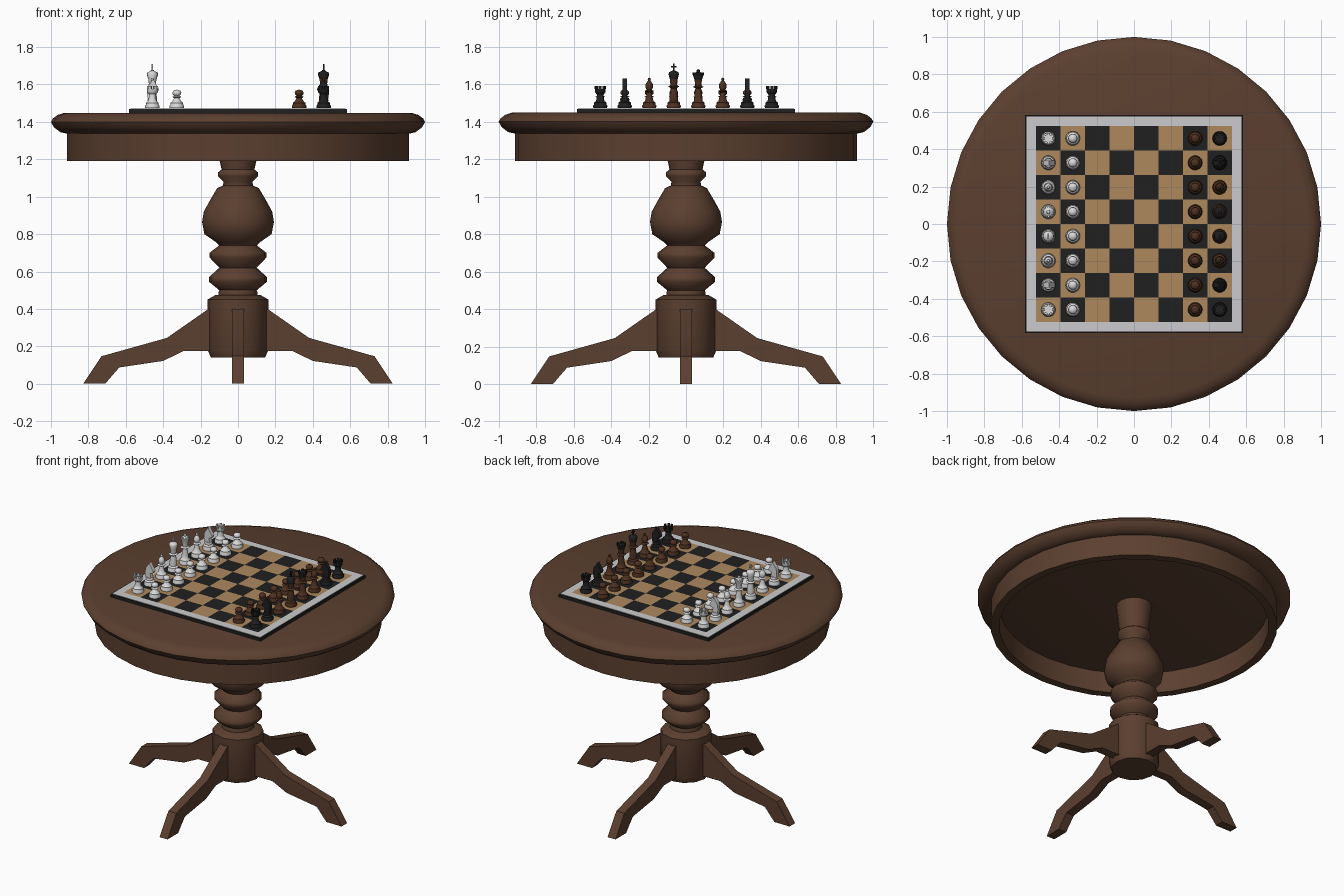
import bpy, bmesh, math
from mathutils import Matrix, Vector

if "Cube" in bpy.data.objects:
    bpy.data.objects.remove(bpy.data.objects["Cube"])


def material(name, r, g, b):
    m = bpy.data.materials.new(name)
    m.diffuse_color = (r, g, b, 1)
    m.use_nodes = True
    m.node_tree.nodes["Principled BSDF"].inputs["Base Color"].default_value = m.diffuse_color
    return m


WOOD = material("table_wood", 0.105, 0.050, 0.029)
BLACK = material("black", 0.014, 0.014, 0.014)
TAN = material("tan_square", 0.42, 0.25, 0.11)
BORDER = material("pale_border", 0.60, 0.60, 0.61)
WHITE = material("white_piece", 0.70, 0.70, 0.70)
BROWN = material("brown_piece", 0.075, 0.030, 0.015)


def add_lathe(bm, prof, n, closed=False):
    """Revolve (radius, z) points around z."""
    rings = []
    for r, z in prof:
        if r == 0:
            rings.append([bm.verts.new((0, 0, z))] * n)
        else:
            rings.append([bm.verts.new((r * math.cos(2 * math.pi * i / n),
                                        r * math.sin(2 * math.pi * i / n), z)) for i in range(n)])
    pairs = list(zip(rings, rings[1:])) + ([(rings[-1], rings[0])] if closed else [])
    for a, b in pairs:
        for i in range(n):
            j = (i + 1) % n
            vs = list(dict.fromkeys((a[i], a[j], b[j], b[i])))
            if len(vs) > 2:
                bm.faces.new(vs)


def add_box(bm, centre, size, turn=0):
    mat = (Matrix.Rotation(turn, 4, 'Z') @ Matrix.Translation(centre)
           @ Matrix.Diagonal((*size, 1)))
    bmesh.ops.create_cube(bm, size=1, matrix=mat)


def add_slab(bm, pts, width):
    """Extrude an x-z outline to the given width along y."""
    f = bm.faces.new([bm.verts.new((x, -width / 2, z)) for x, z in pts])
    out = bmesh.ops.extrude_face_region(bm, geom=[f])["geom"]
    bmesh.ops.translate(bm, vec=(0, width, 0),
                        verts=[v for v in out if isinstance(v, bmesh.types.BMVert)])


def to_mesh(bm, name, mats, angle=40):
    bmesh.ops.recalc_face_normals(bm, faces=bm.faces[:])
    me = bpy.data.meshes.new(name)
    bm.to_mesh(me)
    bm.free()
    for m in mats:
        me.materials.append(m)
    for p in me.polygons:
        p.use_smooth = True
    me.set_sharp_from_angle(angle=math.radians(angle))
    return me


def place(name, me, loc=(0, 0, 0), turn=0):
    ob = bpy.data.objects.new(name, me)
    ob.location = loc
    ob.rotation_euler.z = turn
    bpy.context.collection.objects.link(ob)
    return ob


def lathe(name, prof, n, mat, closed=False, angle=40):
    bm = bmesh.new()
    add_lathe(bm, prof, n, closed)
    return place(name, to_mesh(bm, name, [mat], angle))


# Table top, hollow apron ring and turned column
lathe("table_top", [(0, 1.338), (0.92, 1.338), (0.95, 1.345), (0.985, 1.372), (1.0, 1.40),
                    (0.99, 1.418), (0.965, 1.437), (0.93, 1.448), (0, 1.45)], 32, WOOD)
lathe("apron_ring", [(0.86, 1.19), (0.914, 1.19), (0.914, 1.345), (0.86, 1.345)], 32, WOOD, True)
lathe("column", [(0, 0.44), (0.10, 0.44), (0.105, 0.49), (0.10, 0.50), (0.155, 0.545), (0.155, 0.57),
                 (0.10, 0.62), (0.152, 0.675), (0.152, 0.70), (0.10, 0.74), (0.115, 0.755),
                 (0.18, 0.80), (0.192, 0.865), (0.183, 0.92), (0.15, 0.98), (0.112, 1.045),
                 (0.08, 1.06), (0.078, 1.08), (0.107, 1.11), (0.107, 1.13),
                 (0.088, 1.145), (0.10, 1.20), (0.115, 1.34), (0, 1.34)], 16, WOOD, angle=55)
lathe("column_base", [(0, 0.14), (0.145, 0.14), (0.162, 0.18), (0.162, 0.45), (0.12, 0.475), (0, 0.475)],
      12, WOOD)

# Four curved legs
bm = bmesh.new()
add_slab(bm, [(0.12, 0.415), (0.165, 0.395), (0.38, 0.245), (0.73, 0.147), (0.828, 0.0), (0.71, 0.0),
              (0.635, 0.087), (0.40, 0.122), (0.29, 0.175), (0.12, 0.175)], 0.062)
leg = to_mesh(bm, "leg", [WOOD], 30)
for i, side in enumerate(("right", "back", "left", "front")):
    place(side + "_leg", leg, turn=i * math.pi / 2)

# Board: black slab, pale border plate, checkered field
for name, half, z0, z1, mat in (("board_base", 0.583, 1.448, 1.469, BLACK),
                                ("board_border", 0.576, 1.465, 1.4715, BORDER)):
    bm = bmesh.new()
    add_box(bm, (0, 0, (z0 + z1) / 2), (2 * half, 2 * half, z1 - z0))
    place(name, to_mesh(bm, name, [mat]))
SQ = 0.1308
bm = bmesh.new()
bmesh.ops.create_grid(bm, x_segments=8, y_segments=8, size=4 * SQ,
                      matrix=Matrix.Translation((0, 0, 1.4735)))
for f in bm.faces:
    c = f.calc_center_median()
    f.material_index = (math.floor(c.x / SQ) + math.floor(c.y / SQ)) % 2 == 0
place("board_squares", to_mesh(bm, "board_squares", [BLACK, TAN]))

# Piece profiles (radius, height above the board)
FOOT = [(0, 0), (0.038, 0), (0.039, 0.012), (0.033, 0.02), (0.034, 0.028), (0.024, 0.036)]
PROFILES = {
    "pawn": FOOT + [(0.014, 0.054), (0.025, 0.06), (0.014, 0.066), (0.022, 0.074), (0.024, 0.083),
                    (0.018, 0.094), (0, 0.099)],
    "rook": FOOT + [(0.02, 0.05), (0.018, 0.075), (0.03, 0.085), (0.03, 0.102), (0.019, 0.102),
                    (0.019, 0.095), (0, 0.095)],
    "knight": FOOT + [(0.026, 0.045), (0.022, 0.052), (0, 0.052)],
    "bishop": FOOT + [(0.017, 0.06), (0.014, 0.083), (0.026, 0.09), (0.014, 0.096), (0.022, 0.112),
                      (0.019, 0.13), (0.006, 0.147), (0.009, 0.153), (0.006, 0.16), (0, 0.162)],
    "queen": FOOT + [(0.022, 0.06), (0.016, 0.105), (0.029, 0.113), (0.017, 0.12), (0.02, 0.15),
                     (0.03, 0.178), (0.022, 0.184), (0.010, 0.192), (0.009, 0.202), (0, 0.208)],
    "king": FOOT + [(0.024, 0.06), (0.017, 0.105), (0.030, 0.115), (0.018, 0.122), (0.022, 0.155),
                    (0.029, 0.182), (0.024, 0.192), (0.008, 0.20), (0, 0.20)],
}


def piece(kind, mats, split=None):
    """One chess piece; faces above the split height take the second colour."""
    bm = bmesh.new()
    add_lathe(bm, PROFILES[kind], 14)
    if kind == "rook":
        for i in range(6):
            add_box(bm, (0.0245, 0, 0.109), (0.011, 0.016, 0.018), i * math.pi / 3)
    elif kind == "queen":
        for i in range(8):
            add_box(bm, (0.026, 0, 0.183), (0.007, 0.010, 0.014), i * math.pi / 4)
    elif kind == "king":
        add_box(bm, (0, 0, 0.216), (0.009, 0.009, 0.042))
        add_box(bm, (0, 0, 0.220), (0.009, 0.027, 0.009))
    elif kind == "knight":
        add_slab(bm, [(-0.024, 0.048), (0.020, 0.048), (0.010, 0.082), (0.030, 0.088), (0.036, 0.103),
                      (0.014, 0.138), (0.004, 0.157), (-0.008, 0.138), (-0.024, 0.115),
                      (-0.029, 0.08)], 0.026)
    if split is not None:
        for f in bm.faces:
            f.material_index = int(f.calc_center_median().z > split)
    return to_mesh(bm, kind, mats, 50)


# Both sets: files run from +y to -y, white stands at -x
ORDER = ["rook", "knight", "bishop", "queen", "king", "bishop", "knight", "rook"]
DARK = {"pawn": [BROWN], "rook": [BLACK], "knight": [BLACK], "bishop": [BROWN],
        "queen": [BROWN, BLACK], "king": [BROWN, BLACK]}
for colour, s in (("white", -1), ("dark", 1)):
    meshes = {}
    for k in PROFILES:
        if s < 0:
            meshes[k] = piece(k, [WHITE])
        else:
            meshes[k] = piece(k, DARK[k], 0.14 if len(DARK[k]) > 1 else None)
    for i, kind in enumerate(ORDER):
        y = (3.5 - i) * SQ
        turn = 0 if s < 0 else math.pi
        place(f"{colour}_{kind}_{i + 1}", meshes[kind], (s * 3.5 * SQ, y, 1.4735), turn)
        place(f"{colour}_pawn_{i + 1}", meshes["pawn"], (s * 2.5 * SQ, y, 1.4735), turn)
